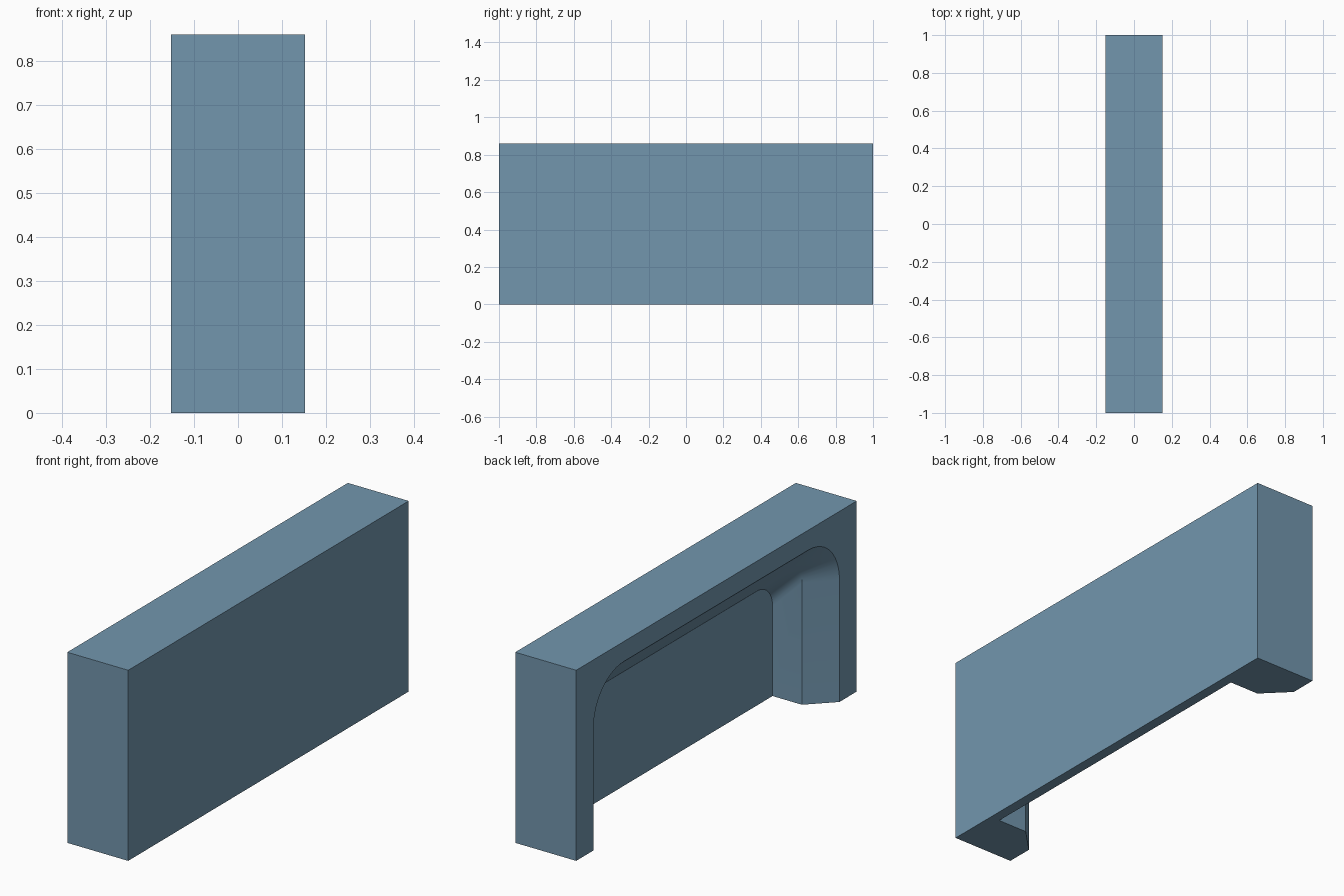
import bpy, bmesh, math

if "Cube" in bpy.data.objects:
    bpy.data.objects.remove(bpy.data.objects["Cube"])

X, Y, H = 0.152, 1.0, 0.86      # half thickness, half length, height
STEPS = 12                      # segments per rounded corner

# arched sections of the recess: depth x, half width, spring height, corner radius
SECTIONS = [(-X, 0.877, 0.55, 0.22),
            (-0.042, 0.767, 0.55, 0.11),
            (0.105, 0.767, 0.406, 0.11)]


def arch(bm, x, half, spring, r):
    """Open arch of vertices running from +y foot to -y foot."""
    pts = [(half, 0)]
    for side, start in ((1, 0), (-1, 90)):
        for i in range(STEPS + 1):
            a = math.radians(start + 90 * i / STEPS)
            pts.append((side * (half - r) + r * math.cos(a), spring + r * math.sin(a)))
    pts.append((-half, 0))
    return [bm.verts.new((x, y, z)) for y, z in pts]


bm = bmesh.new()
loops = [arch(bm, *s) for s in SECTIONS]

# splayed lip, then side walls with sloping ceiling
for a, b in zip(loops, loops[1:]):
    for i in range(len(a) - 1):
        bm.faces.new((a[i], a[i + 1], b[i + 1], b[i]))

# inside of the thin rear panel
bm.faces.new(loops[-1])

# outer block corners
c = {(x, y, z): bm.verts.new((x * X, y * Y, H if z else 0))
     for x in (-1, 1) for y in (-1, 1) for z in (0, 1)}

# plain side, ends and top
bm.faces.new([c[1, -1, 0], c[1, 1, 0], c[1, 1, 1], c[1, -1, 1]])
bm.faces.new([c[-1, -1, 1], c[1, -1, 1], c[1, 1, 1], c[-1, 1, 1]])
for y in (-1, 1):
    bm.faces.new([c[-1, y, 0], c[1, y, 0], c[1, y, 1], c[-1, y, 1]])

# arched face around the opening
bm.faces.new(loops[0] + [c[-1, -1, 0], c[-1, -1, 1], c[-1, 1, 1], c[-1, 1, 0]])

# underside following both feet and the panel
feet = [l[0] for l in loops] + [l[-1] for l in reversed(loops)]
bm.faces.new(feet + [c[-1, -1, 0], c[1, -1, 0], c[1, 1, 0], c[-1, 1, 0]])

bmesh.ops.recalc_face_normals(bm, faces=bm.faces)
mesh = bpy.data.meshes.new("recessed_block")
bm.to_mesh(mesh)
bm.free()

mat = bpy.data.materials.new("slate blue")
mat.diffuse_color = (0.17, 0.305, 0.423, 1)
mat.use_nodes = True
mat.node_tree.nodes["Principled BSDF"].inputs["Base Color"].default_value = mat.diffuse_color
mesh.materials.append(mat)

block = bpy.data.objects.new("recessed_block", mesh)
bpy.context.collection.objects.link(block)
bpy.context.view_layer.objects.active = block
block.select_set(True)
bpy.ops.object.shade_smooth_by_angle(angle=math.radians(30))
